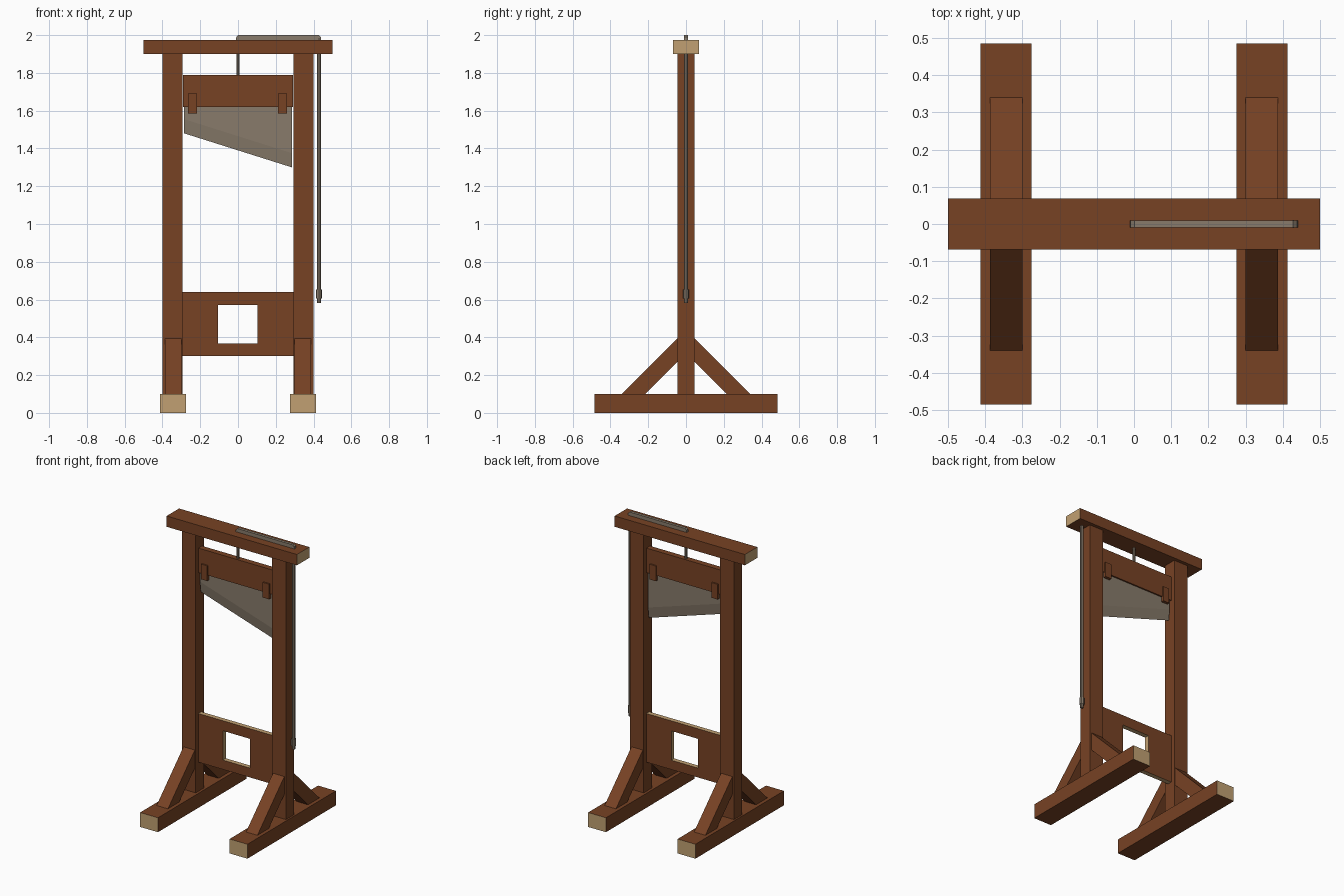
import bpy, bmesh
from mathutils import Vector

if "Cube" in bpy.data.objects:
    bpy.data.objects.remove(bpy.data.objects["Cube"])


def material(name, rgb):
    m = bpy.data.materials.new(name)
    lin = [((c / 255 + 0.055) / 1.055) ** 2.4 for c in rgb]
    m.diffuse_color = (*lin, 1)
    m.use_nodes = True
    m.node_tree.nodes["Principled BSDF"].inputs["Base Color"].default_value = m.diffuse_color
    return m


WOOD = material("brown wood", (119, 66, 36))
GRAIN = material("pale end grain", (193, 160, 114))
STEEL = material("grey steel", (136, 123, 107))


def finish(name, bm, mats, rule=None):
    """Make an object; rule(face) picks the second material."""
    bmesh.ops.recalc_face_normals(bm, faces=bm.faces)
    bm.normal_update()
    if rule:
        for f in bm.faces:
            f.material_index = int(rule(f))
    me = bpy.data.meshes.new(name)
    bm.to_mesh(me)
    bm.free()
    for m in mats:
        me.materials.append(m)
    ob = bpy.data.objects.new(name, me)
    bpy.context.collection.objects.link(ob)
    return ob


def box(name, x, y, z, grain_axis=None):
    """Box from min/max pairs, with pale faces at the ends of grain_axis."""
    bm = bmesh.new()
    bmesh.ops.create_cube(bm, size=1)
    for v in bm.verts:
        v.co = [r[0] if c < 0 else r[1] for c, r in zip(v.co, (x, y, z))]
    rule = None
    if grain_axis is not None:
        rule = lambda f: abs(f.normal[grain_axis]) > 0.9
    return finish(name, bm, [WOOD, GRAIN], rule)


def loft(name, sections, mats):
    """Solid between two matching end sections."""
    bm = bmesh.new()
    a, b = [[bm.verts.new(p) for p in s] for s in sections]
    n = len(a)
    bm.faces.new(a)
    bm.faces.new(b)
    for i in range(n):
        j = (i + 1) % n
        bm.faces.new((a[i], a[j], b[j], b[i]))
    return finish(name, bm, mats)


def rod(name, p, q, r, sides=8):
    """Capped cylinder between two points."""
    p, q = Vector(p), Vector(q)
    bm = bmesh.new()
    bmesh.ops.create_cone(bm, cap_ends=True, segments=sides, radius1=r, radius2=r,
                          depth=(q - p).length)
    rot = (q - p).to_track_quat('Z', 'Y')
    for v in bm.verts:
        v.co = rot @ v.co + (p + q) / 2
    return finish(name, bm, [STEEL])


# Feet, posts and diagonal braces on both sides
for s, side in ((-1, "left"), (1, "right")):
    span = lambda a, b: sorted((s * a, s * b))
    box(f"{side}_foot", span(0.275, 0.412), (-0.485, 0.485), (0, 0.10), 1)
    box(f"{side}_post", span(0.293, 0.40), (-0.045, 0.045), (0.10, 1.90))
    for d, end in ((-1, "front"), (1, "back")):
        profile = [(0.045, 0.395), (0.34, 0.10), (0.215, 0.10), (0.045, 0.27)]
        loft(f"{side}_{end}_brace",
             [[(s * x, d * y, z) for y, z in profile] for x in (0.30, 0.387)], [WOOD])

# Top beam
box("top_beam", (-0.50, 0.50), (-0.068, 0.068), (1.90, 1.975), 0)

# Lower board with a square opening
bm = bmesh.new()
T = 0.016
outer = [(-0.293, 0.302), (0.293, 0.302), (0.293, 0.64), (-0.293, 0.64)]
inner = [(-0.105, 0.367), (0.102, 0.367), (0.102, 0.57), (-0.105, 0.57)]
fo, bo, fi, bi = [[bm.verts.new((x, y, z)) for x, z in loop]
                  for loop, y in ((outer, -T), (outer, T), (inner, -T), (inner, T))]
for i in range(4):
    j = (i + 1) % 4
    for a, b in ((fo, fi), (fi, bi), (bi, bo), (bo, fo)):
        bm.faces.new((a[i], a[j], b[j], b[i]))
finish("lower_board", bm, [WOOD, GRAIN], lambda f: abs(f.normal.y) < 0.5)

# Weight block with clips over the blade on both faces
box("weight_block", (-0.29, 0.29), (-0.02, 0.02), (1.62, 1.79))
for x, side in ((-0.24, "left"), (0.235, "right")):
    box(f"{side}_clip", (x - 0.024, x + 0.024), (-0.03, 0.03), (1.585, 1.69))

# Slanted blade with a ground edge
loft("blade", [[(x, -0.01, 1.625), (x, -0.01, low + 0.075), (x, 0, low),
                (x, 0.01, low + 0.075), (x, 0.01, 1.625)]
               for x, low in ((-0.285, 1.48), (0.285, 1.30))], [STEEL])

# Lifting line over the beam, with a handle at its free end
rod("block_line", (0, 0, 1.78), (0, 0, 1.985), 0.009)
loft("top_line", [[(-0.012, y, 1.97), (-0.009, y, 1.99), (0.002, y, 2.0),
                   (0.427, y, 2.0), (0.438, y, 1.99), (0.441, y, 1.97)]
                  for y in (-0.01, 0.01)], [STEEL])
rod("hanging_line", (0.428, 0, 0.62), (0.428, 0, 1.985), 0.011)
rod("line_handle", (0.428, 0, 0.605), (0.428, 0, 0.652), 0.016)
rod("line_tip", (0.428, 0, 0.582), (0.428, 0, 0.61), 0.011)
